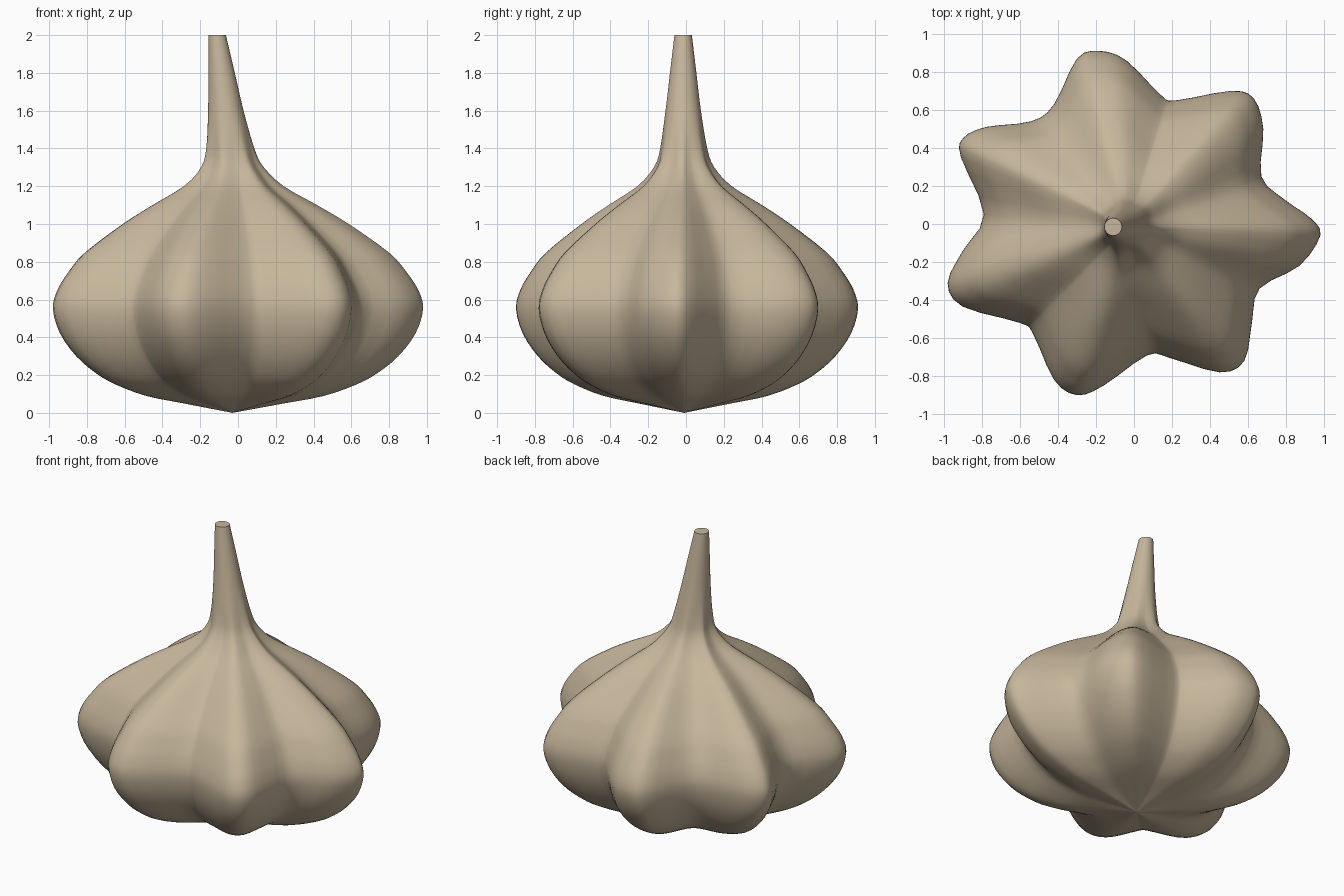
import bpy, bmesh
from mathutils import Vector

if "Cube" in bpy.data.objects:
    bpy.data.objects.remove(bpy.data.objects["Cube"])

# Sparse cross-section of the seven-lobed bulb at its widest height
OUTLINE = [(.98, -.06), (.93, .03), (.79, .13), (.67, .25), (.68, .50), (.63, .66),
           (.51, .70), (.22, .65), (.14, .68), (-.04, .86), (-.18, .91), (-.30, .87),
           (-.42, .63), (-.54, .54), (-.78, .51), (-.90, .45), (-.91, .35),
           (-.79, .05), (-.90, -.14), (-.98, -.31), (-.90, -.435), (-.60, -.52),
           (-.53, -.58), (-.42, -.82), (-.30, -.90), (-.16, -.85), (.07, -.69),
           (.19, -.705), (.45, -.78), (.58, -.72), (.62, -.52), (.66, -.34), (.87, -.22)]

# Height and scale of the cross-section
PROFILE = [(.004, .02), (.05, .27), (.09, .48), (.15, .65), (.21, .76), (.30, .87),
           (.42, .96), (.55, 1), (.65, .975), (.75, .91), (.85, .82), (1, .61),
           (1.1, .445), (1.2, .27), (1.3, .17), (1.4, .13), (1.6, .094),
           (1.8, .070), (2, .046)]


def catmull(a, b, c, d, t):
    return 0.5 * (2 * b + (c - a) * t + (2 * a - 5 * b + 4 * c - d) * t * t
                  + (3 * b - a - 3 * c + d) * t ** 3)


def spline(points, steps, closed):
    pts = [Vector(p) for p in points]
    n, out = len(pts), []
    for i in range(n if closed else n - 1):
        ids = [i - 1, i, i + 1, i + 2]
        ids = [k % n if closed else min(max(k, 0), n - 1) for k in ids]
        out += [catmull(*[pts[k] for k in ids], s / steps) for s in range(steps)]
    return out if closed else out + [pts[-1]]


def smoothstep(a, b, x):
    t = min(max((x - a) / (b - a), 0), 1)
    return t * t * (3 - 2 * t)


centre = Vector((-.03, -.01))
section = [p - centre for p in spline(OUTLINE, 3, True)]

# Skin of the bulb: lobed rings that become round and lean left up the neck
bm = bmesh.new()
rings = []
for z, s in spline(PROFILE, 3, False):
    rounding = smoothstep(.95, 1.65, z)
    lean = -.08 * (max(z - 1.25, 0) / .75) ** 1.1
    ring = []
    for p in section:
        q = p.lerp(p.normalized(), rounding) * s + centre
        ring.append(bm.verts.new((q.x + lean, q.y - .005 * rounding, z)))
    rings.append(ring)
count = len(section)
for low, high in zip(rings, rings[1:]):
    for i in range(count):
        j = (i + 1) % count
        bm.faces.new((low[i], low[j], high[j], high[i]))

# Pointed root and flat cut stem
root = bm.verts.new((centre.x, centre.y, 0))
for i in range(count):
    bm.faces.new((root, rings[0][(i + 1) % count], rings[0][i]))
bm.faces.new(rings[-1])
bmesh.ops.recalc_face_normals(bm, faces=bm.faces)

mesh = bpy.data.meshes.new("garlic_bulb")
bm.to_mesh(mesh)
bm.free()
bulb = bpy.data.objects.new("garlic_bulb", mesh)
bpy.context.collection.objects.link(bulb)

skin = bpy.data.materials.new("pale tan skin")
skin.diffuse_color = (.57, .47, .33, 1)
skin.use_nodes = True
skin.node_tree.nodes["Principled BSDF"].inputs["Base Color"].default_value = skin.diffuse_color
mesh.materials.append(skin)

bpy.context.view_layer.objects.active = bulb
bulb.select_set(True)
bpy.ops.object.shade_smooth_by_angle(angle=.9)
